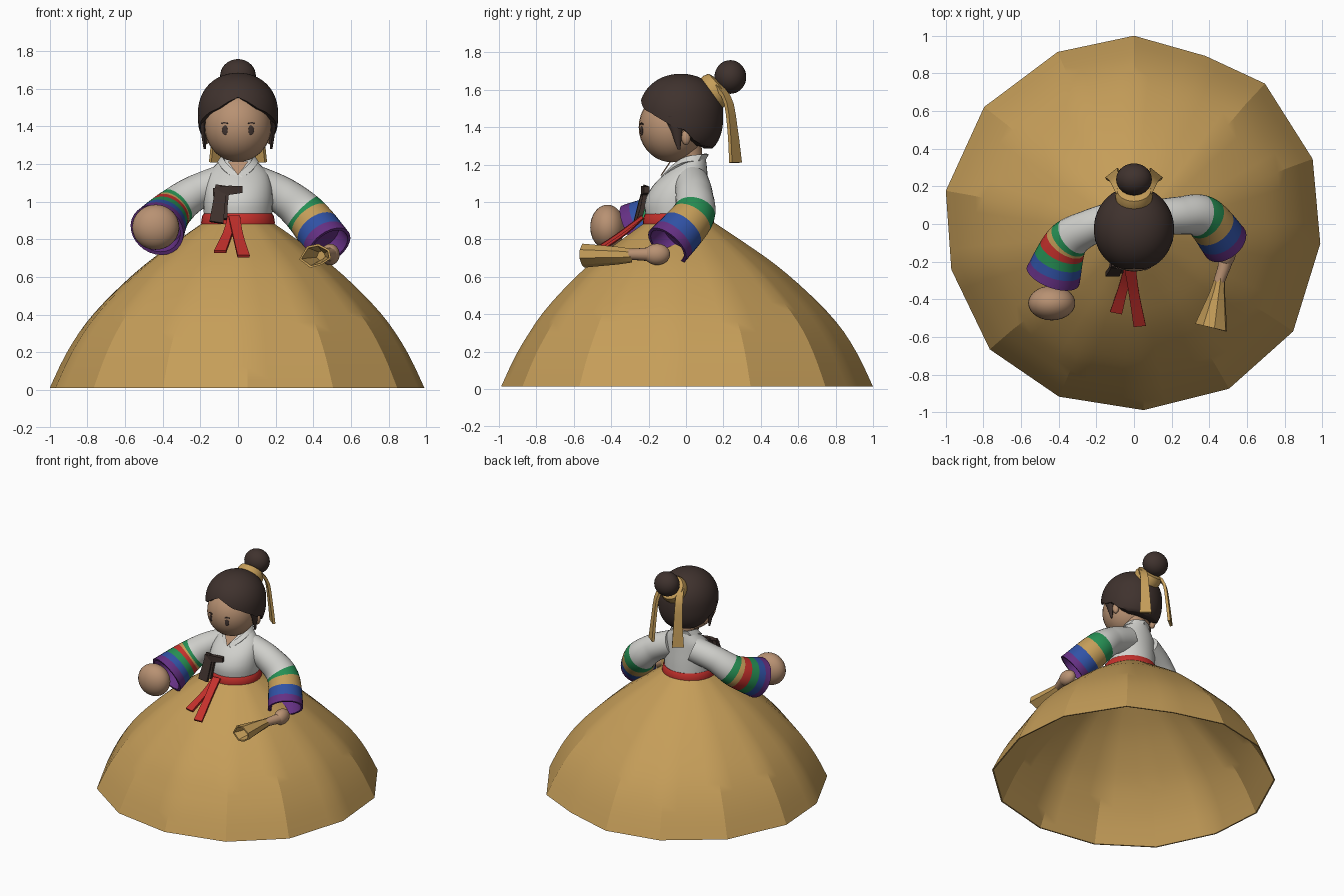
import bpy, bmesh, math
from mathutils import Vector as V, Matrix

if "Cube" in bpy.data.objects:
    bpy.data.objects.remove(bpy.data.objects["Cube"])

COLORS = {"gold": (.56, .34, .10), "skin": (.48, .285, .17), "dark_brown": (.05, .032, .027),
          "white": (.64, .64, .61), "red": (.56, .03, .025), "green": (.02, .28, .09),
          "blue": (.03, .085, .38), "purple": (.13, .03, .23)}
MATS = {}
for n, c in COLORS.items():
    MATS[n] = bpy.data.materials.new(n)
    MATS[n].diffuse_color = (*c, 1)


def finish(name, bm, mats, angle=40):
    bmesh.ops.recalc_face_normals(bm, faces=bm.faces)
    me = bpy.data.meshes.new(name)
    bm.to_mesh(me)
    bm.free()
    for m in mats:
        me.materials.append(MATS[m])
    me.shade_smooth()
    me.set_sharp_from_angle(angle=math.radians(angle))
    ob = bpy.data.objects.new(name, me)
    bpy.context.collection.objects.link(ob)
    return ob


def loft(name, rings, mats, cap=(True, True), angle=40, index=None):
    """Skin closed rings of points; index(i) picks the material of band i."""
    bm = bmesh.new()
    vs = [[bm.verts.new(p) for p in r] for r in rings]
    n = len(rings[0])
    for i in range(len(vs) - 1):
        for j in range(n):
            k = (j + 1) % n
            f = bm.faces.new((vs[i][j], vs[i][k], vs[i + 1][k], vs[i + 1][j]))
            f.material_index = index(i) if index else 0
    if cap[0]:
        bm.faces.new(vs[0])
    if cap[1]:
        bm.faces.new(vs[-1]).material_index = index(len(vs) - 1) if index else 0
    return finish(name, bm, mats, angle)


def ellipse(cx, cy, z, rx, ry, n=32):
    return [V((cx + rx * math.cos(2 * math.pi * j / n), cy + ry * math.sin(2 * math.pi * j / n), z)) for j in range(n)]


def ball(name, c, r, mat, rot=None):
    bm = bmesh.new()
    m = Matrix.Translation(c) @ (rot or Matrix()) @ Matrix.Diagonal((*r, 1))
    bmesh.ops.create_uvsphere(bm, u_segments=28, v_segments=18, radius=1, matrix=m)
    return finish(name, bm, [mat], 60)


def spline(pts, n):
    """Smooth curve through tuples of any length."""
    out, last = [], len(pts) - 1
    for s in range(n + 1):
        u = s / n * last
        i = min(int(u), last - 1)
        t = u - i
        a, b, c, d = (pts[max(0, min(last, k))] for k in (i - 1, i, i + 1, i + 2))
        out.append(tuple(.5 * (2 * q + (r - p) * t + (2 * p - 5 * q + 4 * r - w) * t * t
                               + (3 * q - p - 3 * r + w) * t ** 3) for p, q, r, w in zip(a, b, c, d)))
    return out


def strip(name, pts, mat, across, th=.016, n=8):
    """Flat ribbon along points (x, y, z, width)."""
    sp = spline(pts, n)
    rings = []
    for i, p in enumerate(sp):
        t = V(sp[min(i + 1, n)][:3]) - V(sp[max(i - 1, 0)][:3])
        a = V(across).normalized()
        nn = t.cross(a).normalized() * th / 2
        a = a * p[3] / 2
        c = V(p[:3])
        rings.append([c + a + nn, c - a + nn, c - a - nn, c + a - nn])
    return loft(name, rings, [mat], angle=30)


def tube_rings(sp, n=28):
    rings = []
    for i, p in enumerate(sp):
        t = V(sp[min(i + 1, len(sp) - 1)][:3]) - V(sp[max(i - 1, 0)][:3])
        a = t.cross(V((0, 0, 1))).normalized()
        b = a.cross(t).normalized()
        rings.append([V(p[:3]) + p[3] * (a * math.cos(2 * math.pi * j / n) + b * math.sin(2 * math.pi * j / n))
                      for j in range(n)])
    return rings


# Skirt: wide bell with a fourteen-cornered hem, rounding off to the waist, with an inner layer
angles = [90, 67, 47, 20, -6, -34, -60, -87, -113.5, -139, -166, -190, -218, -246]
radii = [1, .97, 1.02, 1.01, .995, 1.02, 1.01, .99, 1, 1.015, 1, 1.015, 1.01, 1]
profile = spline([(1.0, .012), (.915, .19), (.805, .36), (.67, .51), (.50, .665), (.315, .80), (.17, .90)], 18)
hem = [V((r * math.cos(math.radians(a)), r * math.sin(math.radians(a)))) for a, r in zip(angles, radii)]


def skirt_ring(r, z, inset=0):
    ring = []
    w = max(0, (z - .3) / .6)
    for k in range(14):
        for s in range(4):
            q = hem[k].lerp(hem[(k + 1) % 14], s / 4)
            q = q.lerp(q.normalized(), w * .6) * (r - inset)
            ring.append(V((q.x, q.y - .035 * w, z - inset * w)))
    return ring


loft("skirt", [skirt_ring(r, z, .01) for r, z in reversed(profile)] + [skirt_ring(r, z) for r, z in profile],
     ["gold"], angle=21)

# Jacket body, waist belt and neck
loft("jacket_body", [ellipse(0, *v) for v in spline(
    [(-.04, .92, .18, .175), (-.045, 1.0, .185, .175), (-.03, 1.08, .18, .152), (0, 1.15, .16, .115),
     (.025, 1.20, .115, .085), (.035, 1.235, .085, .07)], 15)], ["white"])
loft("waist_belt", [ellipse(0, -.04, z, r, r - .005) for z, r in
                    ((.865, .192), (.89, .196), (.925, .19), (.937, .182))], ["red"])
loft("neck", [ellipse(0, y, z, r, r) for y, z, r in ((.02, 1.15, .075), (.02, 1.22, .07), (0, 1.34, .08))], ["skin"])
loft("neck_opening", [[V((x, y - d, z)) for x, y, z in ((-.055, -.08, 1.215), (0, -.13, 1.14), (.055, -.08, 1.215))]
                      for d in (0, .008)], ["skin"])
for s in (-1, 1):
    strip("collar", [(0, .105, 1.24, .045), (s * .075, .07, 1.235, .045), (s * .09, -.01, 1.22, .045),
                     (s * .06, -.08, 1.175, .04), (-s * .015, -.135, 1.115, .04)],
          "white", (s * .5, -.45, -.75), n=12)


# Striped sleeves with hollow cuffs
def sleeve(name, pts, bands, limits):
    n = 40
    rings = tube_rings(spline(pts, n))
    for i in (n, n - 6):
        c = sum(rings[i], V()) / len(rings[i])
        rings.append([c + (p - c) * .87 for p in rings[i]])
    loft(name, rings, bands, angle=50, index=lambda i: [j for j, l in enumerate(limits) if i / n >= l][-1])


sleeve("sleeve_right_arm", [(-.09, .03, 1.1, .095), (-.24, -.02, 1.04, .095), (-.36, -.1, .945, .115),
                            (-.43, -.275, .85, .148)],
       ["white", "green", "gold", "red", "green", "blue", "purple"], (0, .53, .62, .66, .75, .81, .89))
sleeve("sleeve_left_arm", [(.09, .03, 1.1, .095), (.24, .045, 1.03, .1), (.37, .035, .92, .115),
                           (.485, -.1, .765, .127)],
       ["white", "green", "gold", "blue", "purple"], (0, .58, .68, .79, .89))

# Hands
ball("right_hand", (-.437, -.42, .865), (.125, .092, .12), "skin")
ball("left_hand", (.49, -.155, .72), (.05, .07, .057), "skin")
loft("left_fingers", tube_rings([(.495, -.17, .72, .04), (.475, -.24, .72, .033), (.45, -.31, .72, .029)], 16), ["skin"])


# Folded fan: flared hollow sleeve of paper
def fan_ring(y, x, w, h, tilt=0.):
    return [V((x + a * w, y - a * tilt, .713 + b * h)) for a, b in
            ((-1, -.3), (-.3, -1), (.4, -.75), (1, -.2), (.9, .5), (.2, 1), (-.5, .8))]


loft("folded_fan", [fan_ring(-.29, .455, .028, .037), fan_ring(-.36, .443, .04, .047), fan_ring(-.55, .41, .085, .064, .02),
                    fan_ring(-.55, .41, .073, .052, .02), fan_ring(-.38, .44, .022, .025)], ["gold"], angle=20)

# Head and face
ball("head", (0, -.075, 1.4), (.178, .178, .188), "skin")


def on_face(x, z):
    return -.075 - .178 * math.sqrt(1 - (x / .178) ** 2 - ((z - 1.4) / .188) ** 2)


for s in (-1, 1):
    ball("eye", (s * .07, on_face(.07, 1.38), 1.38), (.016, .004, .026), "dark_brown",
         Matrix.Rotation(s * .41, 4, "Z"))
    strip("eyebrow", [(s * x, on_face(x, z) - .001, z, .007) for x, z in ((.055, 1.416), (.072, 1.42), (.09, 1.416))],
          "dark_brown", (0, 0, 1), th=.006, n=4)
    ball("ear", (s * .17, .0, 1.345), (.022, .025, .04), "skin")
    # lock of hair before the ear
    loft("side_lock", [ellipse(s * x, y, z, a, b, 12) for x, y, z, a, b in
                       ((.18, -.06, 1.46, .03, .06), (.181, -.05, 1.38, .018, .03), (.177, -.038, 1.28, .006, .008))],
         ["dark_brown"])

# Hair cap: dome whose lower edge parts at the forehead and drops at the back
HAIRLINE = [(0, 1.555), (15, 1.53), (30, 1.495), (45, 1.475), (65, 1.435), (80, 1.40), (95, 1.385), (110, 1.33),
            (130, 1.30), (180, 1.285)]


def hairline(d):
    for (a, za), (b, zb) in zip(HAIRLINE, HAIRLINE[1:]):
        if d <= b:
            return za + (zb - za) * (d - a) / (b - a)
    return HAIRLINE[-1][1]


rows, cols = 22, 72
rings = [[] for _ in range(rows + 2)]
for j in range(cols):
    d = 360 * j / cols
    low = hairline(min(d, 360 - d))
    a = math.radians(d)
    for i in range(rows + 2):
        f = min(1, (i + .25) / (rows - .75))
        if low >= 1.47:
            t = f * math.acos((low - 1.47) / .215)
        else:
            t = f * (math.pi / 2 + math.asin(min(1, (1.47 - low) / .235)))
        h = math.cos(t)
        z = 1.47 + h * (.215 if h > 0 else .235)
        e = 2.1 if h > 0 else 2.6
        r = max(0, 1 - abs(h) ** e) ** (1 / e)
        if i == rows + 1:
            r *= .72
        elif i == rows:
            r *= .97
        rings[i].append(V((.213 * r * math.sin(a), -.027 - .226 * r * math.cos(a), z)))
loft("hair_cap", rings, ["dark_brown"], angle=60)
ball("hair_bun", (0, .237, 1.668), (.095, .085, .09), "dark_brown")

# Ribbon tied round the bun
q = V((0, .75, .66)).to_track_quat("Z", "Y").to_matrix()
loft("bun_ribbon", [[q @ p + V((0, .165, 1.605)) for p in ellipse(0, 0, z, r, r)] for z, r in
                    ((-.05, .097), (-.01, .1), (.02, .09), (.03, .06))], ["gold"])
for s in (-1, 1):
    strip("bun_ribbon_tail", [(s * .07, .17, 1.62, .05), (s * .095, .225, 1.54, .055), (s * .105, .25, 1.38, .065),
                              (s * .115, .265, 1.21, .085)], "gold", (.75, -s * .6, 0), th=.02)

# Dark bow on the chest
strip("bow_loop", [(-.13, -.215, 1.05, .045), (-.06, -.225, 1.06, .05), (.02, -.21, 1.065, .035)],
      "dark_brown", (0, 0, 1), th=.03)
strip("bow_tail_long", [(-.09, -.215, 1.085, .06), (-.10, -.24, 1.0, .065), (-.115, -.268, .89, .075)],
      "dark_brown", (1, 0, -.15), th=.025)
strip("bow_tail_short", [(-.065, -.215, 1.07, .04), (-.08, -.23, .98, .05), (-.085, -.25, .91, .055)],
      "dark_brown", (1, 0, -.15), th=.025)

# Red belt tails lying on the skirt
strip("belt_tail_short", [(-.03, -.235, .915, .05), (-.055, -.33, .83, .05), (-.095, -.47, .735, .065)], "red", (1, -.2, 0))
strip("belt_tail_long", [(-.02, -.235, .92, .06), (0, -.37, .82, .055), (.03, -.54, .71, .065)], "red", (1, .1, 0))

for m in bpy.data.materials:
    if m.users and not m.is_grease_pencil:
        m.use_nodes = True
        m.node_tree.nodes["Principled BSDF"].inputs["Base Color"].default_value = m.diffuse_color
